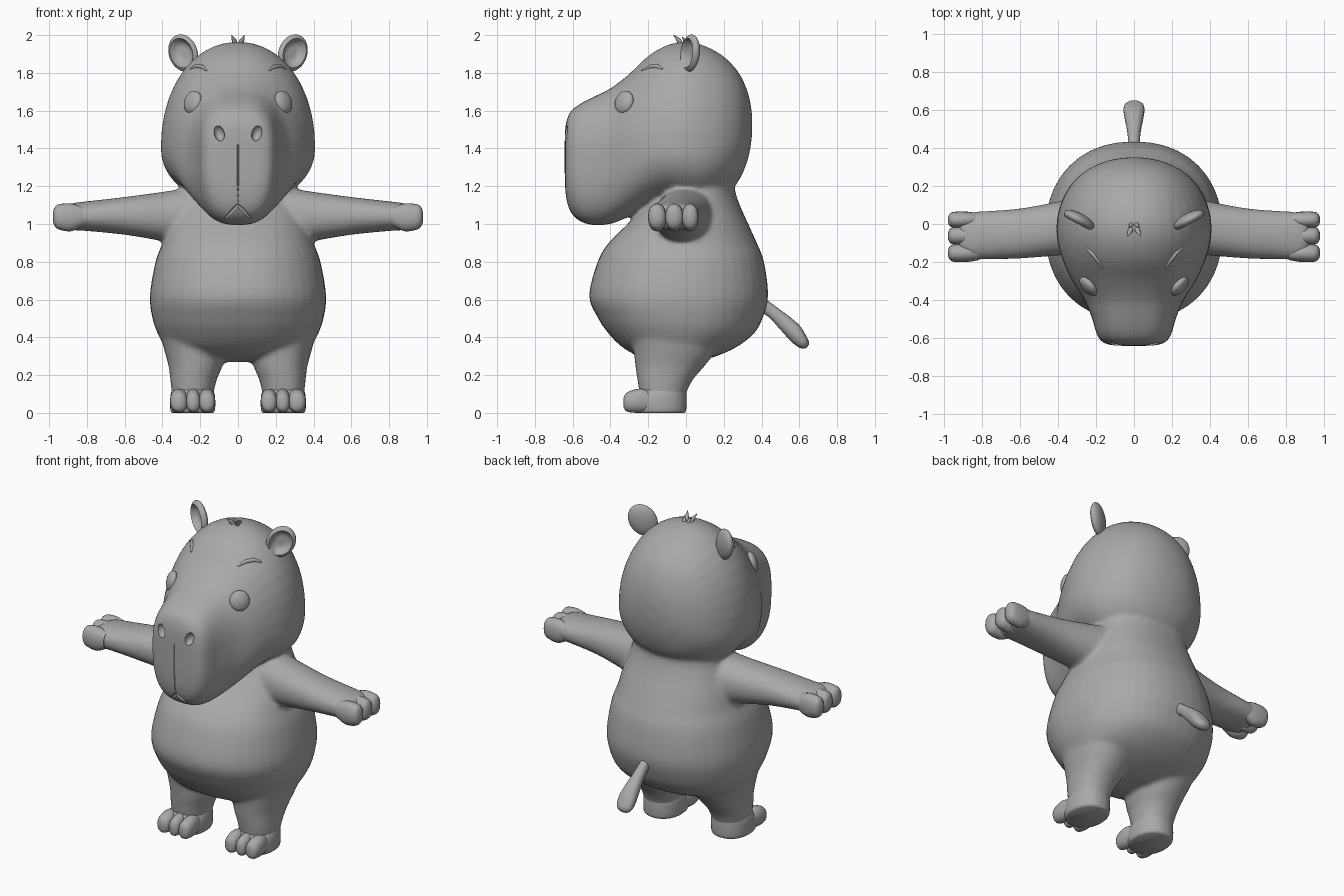
import bpy, bmesh, math
from mathutils import Vector, Matrix, Euler

if "Cube" in bpy.data.objects:
    bpy.data.objects.remove(bpy.data.objects["Cube"], do_unlink=True)

GREY = (0.4, 0.4, 0.4, 1)
clay = bpy.data.materials.new("plain_grey")
clay.use_nodes = True
clay.diffuse_color = GREY
clay.node_tree.nodes["Principled BSDF"].inputs["Base Color"].default_value = GREY


def activate(ob):
    bpy.ops.object.select_all(action='DESELECT')
    ob.select_set(True)
    bpy.context.view_layer.objects.active = ob


def bake(ob):
    activate(ob)
    bpy.ops.object.convert(target='MESH')
    return bpy.context.view_layer.objects.active


def finish(name, bm, mirror=False):
    bmesh.ops.recalc_face_normals(bm, faces=bm.faces)
    me = bpy.data.meshes.new(name)
    bm.to_mesh(me)
    bm.free()
    me.materials.append(clay)
    ob = bpy.data.objects.new(name, me)
    bpy.context.collection.objects.link(ob)
    if mirror:
        ob.modifiers.new("mirror", 'MIRROR').use_mirror_merge = False
        bake(ob)
    activate(ob)
    bpy.ops.object.shade_smooth_by_angle(angle=math.radians(50))
    return ob


def smooth_rows(rows, steps=4):
    """Catmull-Rom interpolation between the given sections."""
    out = []
    for i in range(len(rows) - 1):
        quad = [rows[max(i - 1, 0)], rows[i], rows[i + 1], rows[min(i + 2, len(rows) - 1)]]
        for s in range(steps):
            t = s / steps
            out.append([b + 0.5 * t * (c - a + t * (2*a - 5*b + 4*c - d + t * (3*(b - c) + d - a)))
                        for a, b, c, d in zip(*quad)])
    return out + [list(rows[-1])]


def loft(name, axis, rows, mirror=False, sides=40):
    """Sections: position, centre, half width, low, high, widest level, squareness."""
    full = [r if len(r) == 7 else (*r, (r[3] + r[4]) / 2, 2.2) for r in rows]
    bm, rings = bmesh.new(), []
    for p, c, w, lo, hi, mid, n in smooth_rows(full):
        ring = []
        for k in range(sides):
            a = math.tau * k / sides
            ca, sa = math.cos(a), math.sin(a)
            u = c + w * math.copysign(abs(ca) ** (2 / n), ca)
            v = mid + ((hi - mid) if sa > 0 else (lo - mid)) * abs(sa) ** (2 / n)
            ring.append(bm.verts.new({'x': (p, u, v), 'y': (u, p, v), 'z': (u, v, p)}[axis]))
        rings.append(ring)
    for a, b in zip(rings, rings[1:]):
        for k in range(sides):
            j = (k + 1) % sides
            bm.faces.new((a[k], a[j], b[j], b[k]))
    bm.faces.new(rings[0])
    bm.faces.new(rings[-1])
    return finish(name, bm, mirror)


def ellipsoid(name, loc, radii, rot=(0, 0, 0), mirror=False, dent=False):
    bm = bmesh.new()
    bmesh.ops.create_uvsphere(bm, u_segments=32, v_segments=24, radius=1,
                              matrix=Matrix.Rotation(math.pi / 2, 4, 'X'))
    if dent:  # hollow the front side into a cup
        for v in bm.verts:
            r = math.hypot(v.co.x, v.co.z)
            if v.co.y < 0 and r < 0.78:
                v.co.y += 1.5 * (1 - (r / 0.78) ** 4)
    m = Matrix.LocRotScale(Vector(loc), Euler(rot), Vector(radii))
    bmesh.ops.transform(bm, matrix=m, verts=bm.verts)
    return finish(name, bm, mirror)


def tube(name, points, radii, mirror=False):
    cu = bpy.data.curves.new(name, 'CURVE')
    cu.dimensions, cu.bevel_depth, cu.use_fill_caps = '3D', 1, True
    cu.bevel_resolution = 3
    sp = cu.splines.new('POLY')
    sp.points.add(len(points) - 1)
    for q, co, r in zip(sp.points, points, radii):
        q.co, q.radius = (*co, 1), r
    ob = bpy.data.objects.new(name, cu)
    bpy.context.collection.objects.link(ob)
    ob = bake(ob)
    bm = bmesh.new()
    bm.from_mesh(ob.data)
    bmesh.ops.remove_doubles(bm, verts=bm.verts, dist=1e-5)
    bpy.data.objects.remove(ob, do_unlink=True)
    return finish(name, bm, mirror)


# Torso, limbs and head, fused into one soft skin
torso = loft("torso", 'z', [
    (.27, 0, .15, -.12, .05), (.30, 0, .28, -.25, .16), (.35, 0, .38, -.34, .27),
    (.42, 0, .425, -.41, .36), (.5, 0, .453, -.465, .405), (.62, 0, .467, -.513, .435),
    (.8, 0, .437, -.468, .413), (.9, 0, .4, -.41, .375), (1, 0, .37, -.31, .33),
    (1.1, 0, .33, -.22, .285), (1.18, 0, .3, -.16, .26), (1.3, 0, .28, -.12, .25)])
legs = loft("legs", 'z', [
    (0.02, .24, .1, -.23, -.01), (.1, .24, .11, -.245, 0), (.18, .235, .124, -.258, .04),
    (.25, .225, .143, -.268, .1), (.35, .23, .165, -.28, .17), (.5, .24, .19, -.3, .2)], True)
arms = loft("arms", 'x', [
    (.15, 0, .15, .9, 1.2), (.3, -.01, .15, .895, 1.185), (.4, -.024, .142, .91, 1.17),
    (.6, -.05, .132, .943, 1.143), (.8, -.06, .127, .963, 1.12), (.88, -.066, .127, .968, 1.11),
    (.92, -.066, .115, .985, 1.09)], True)
head = loft("head", 'y', [
    (-.642, 0, .05, 1.25, 1.46, 1.36, 2.4), (-.636, 0, .13, 1.15, 1.53, 1.36, 2.6),
    (-.615, 0, .175, 1.07, 1.59, 1.36, 2.7), (-.57, 0, .2, 1.02, 1.63, 1.36, 2.8),
    (-.5, 0, .22, .995, 1.668, 1.36, 2.7), (-.4, 0, .262, 1, 1.718, 1.36, 2.4),
    (-.3, 0, .325, 1.04, 1.795, 1.38, 2.2), (-.2, 0, .372, 1.09, 1.89, 1.4, 2.1),
    (-.1, 0, .402, 1.12, 1.947, 1.4, 2.1), (0, 0, .408, 1.1, 1.965, 1.4, 2.1),
    (.1, 0, .388, 1.1, 1.943, 1.4, 2.1), (.2, 0, .337, 1.15, 1.887, 1.42, 2.1),
    (.28, 0, .255, 1.23, 1.8, 1.46, 2.1), (.33, 0, .15, 1.35, 1.69, 1.5, 2),
    (.35, 0, .05, 1.47, 1.58, 1.52, 2)])
activate(torso)
for part in (legs, arms, head):
    part.select_set(True)
bpy.ops.object.join()
body = torso
body.name = "body"
remesh = body.modifiers.new("fuse", 'REMESH')
remesh.mode, remesh.voxel_size, remesh.use_smooth_shade = 'VOXEL', 0.013, True
soften = body.modifiers.new("soften", 'SMOOTH')
soften.factor, soften.iterations = 0.5, 10
body = bake(body)


def on_face(x, z):
    """Point on the skin straight behind the given front position."""
    return body.ray_cast(Vector((x, -2, z)), Vector((0, 1, 0)))[1].copy()


# Eyes, brows
eye = on_face(.24, 1.645)
ellipsoid("eyes", eye, (.06, .03, .062), (math.radians(-15), 0, math.radians(48)), True)
brow = [on_face(x, z) for x, z in ((.165, 1.812), (.19, 1.832), (.22, 1.836), (.255, 1.82))]
tube("brows", brow, (.004, .011, .012, .004), True)

# Nostrils and mouth, carved into the muzzle
cutters = [ellipsoid("nostril_cutter", on_face(s * .1, 1.48), (.027, .035, .042),
                     (0, s * .3, 0)) for s in (-1, 1)]
seam = [on_face(0, 1.42 - .03 * i) for i in range(11)]
cutters.append(tube("seam_cutter", seam, [.004] * 11))
lip = [on_face(x * .0175, 1.1 - .018 * abs(x)) for x in range(-4, 5)]
cutters.append(tube("lip_cutter", lip, [.004, .008, .01, .011, .011, .011, .01, .008, .004]))
for c in cutters:
    c.hide_render = True
    mod = body.modifiers.new("carve", 'BOOLEAN')
    mod.operation, mod.solver, mod.object = 'DIFFERENCE', 'EXACT', c
body = bake(body)
for c in cutters:
    bpy.data.objects.remove(c, do_unlink=True)
activate(body)
bpy.ops.object.shade_smooth_by_angle(angle=math.radians(50))

# Ears and hair tuft
ellipsoid("ears", (.29, .022, 1.905), (.083, .036, .103),
          (0, math.radians(28), math.radians(28)), True, True)
tube("hair_tuft", [(.012, -.02, 1.94), (.022, -.04, 1.975), (.034, -.065, 2.0)],
     (.016, .012, .002), True)
tube("back_tuft", [(.01, .0, 1.94), (.016, -.005, 1.97), (.026, -.02, 1.99)],
     (.014, .01, .002), True)

# Fingers
for i, (y, w) in enumerate(((.022, .043), (-.062, .047), (-.153, .047))):
    loft(f"fingers_{i + 1}", 'x', [
        (.82, y, w * .8, .99, 1.09), (.88, y, w, .962, 1.108), (.94, y, w, .968, 1.106),
        (.968, y, w * .8, .985, 1.092), (.98, y, w * .3, 1.015, 1.06)], True, 20)

# Feet and toes
loft("feet", 'z', [
    (0, .24, .108, -.27, -.01), (.012, .24, .117, -.28, 0), (.05, .24, .12, -.285, .003),
    (.095, .24, .117, -.27, .002), (.125, .24, .108, -.245, 0)], True)
for i, (x, w) in enumerate(((.164, .043), (.237, .038), (.313, .046))):
    loft(f"toes_{i + 1}", 'y', [
        (-.33, x, w * .3, .03, .08), (-.318, x, w * .8, .01, .103), (-.285, x, w, .002, .12),
        (-.24, x, w, .002, .128), (-.19, x, w * .8, .01, .115)], True, 20)

# Tail
loft("tail", 'y', [
    (.37, 0, .032, .55, .64), (.44, 0, .031, .505, .59), (.5, 0, .038, .44, .545),
    (.56, 0, .05, .375, .5), (.605, 0, .055, .343, .458), (.635, 0, .045, .343, .41),
    (.65, 0, .015, .36, .38)], False, 24)
